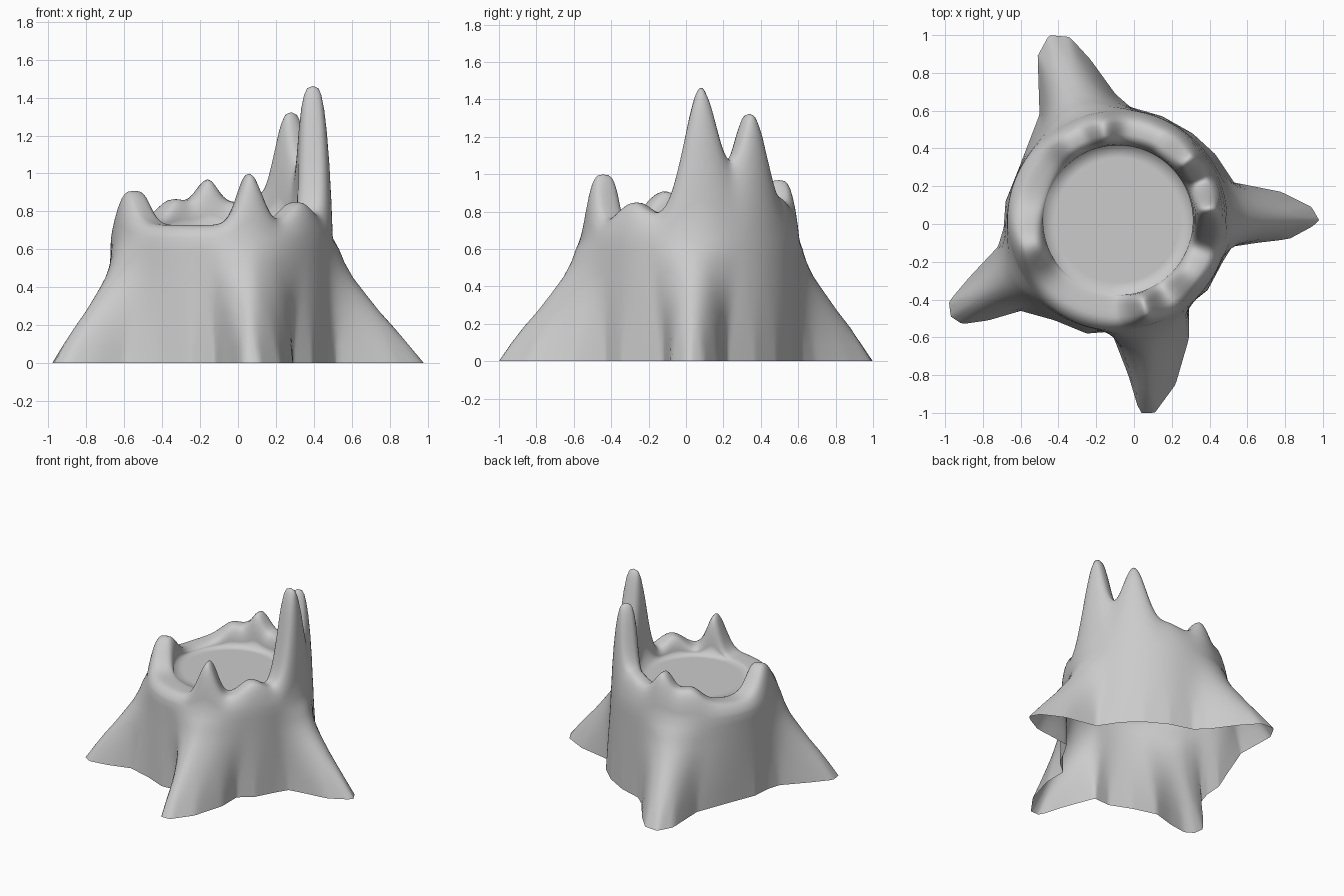
import bpy
import bmesh
from math import atan2, cos, sin, pi, radians, degrees, exp, hypot

if "Cube" in bpy.data.objects:
    bpy.data.objects.remove(bpy.data.objects["Cube"])

CX, CY = -0.085, 0.02     # axis of the stump
N = 360                   # columns around
FLOOR = 0.72              # height of the broken top
CREST = 0.485             # radius of the splintered rim
BODY = 0.585              # radius of the trunk below the rim

# Ground outline with four spreading roots
OUTLINE = [
    (-.45, 1), (-.34, .99), (-.23, .87), (-.1, .69), (-.02, .62), (.15, .57),
    (.31, .48), (.43, .37), (.53, .22), (.78, .17), (.94, .09), (.98, .02),
    (.95, -.01), (.82, -.08), (.65, -.1), (.52, -.12), (.47, -.2), (.39, -.35),
    (.29, -.43), (.29, -.61), (.22, -.85), (.11, -1), (.03, -1), (-.03, -.8),
    (-.12, -.57), (-.25, -.58), (-.42, -.51), (-.6, -.46), (-.77, -.51),
    (-.91, -.53), (-.97, -.49), (-.98, -.41), (-.87, -.28), (-.72, -.12),
    (-.69, -.02), (-.68, .12), (-.6, .32), (-.5, .58), (-.51, .89)]

# Splinters on the rim: angle, height, angular width
SPLINTERS = [
    (7, .73, 10.5), (41, .58, 10.5), (-36, .12, 11), (-73, .27, 7),
    (-164, .18, 12), (99, .13, 26), (99, .11, 6), (124, .05, 7), (68, .07, 8)]

# Flare of the roots: height, share of the ground outline
FLARE = [(0, 1), (.09, .86), (.18, .72), (.27, .57), (.36, .43),
         (.45, .28), (.53, .17), (.6, .1)]

POLAR = sorted((atan2(y - CY, x - CX), hypot(x - CX, y - CY)) for x, y in OUTLINE)
POLAR = ([(POLAR[-1][0] - 2 * pi, POLAR[-1][1])] + POLAR
         + [(POLAR[0][0] + 2 * pi, POLAR[0][1])])


def ground_radius(a):
    """Distance from the axis to the straight outline edge at angle a."""
    a = (a + pi) % (2 * pi) - pi
    for (a0, r0), (a1, r1) in zip(POLAR, POLAR[1:]):
        if a0 <= a <= a1:
            return r0 * r1 * sin(a1 - a0) / (r0 * sin(a - a0) + r1 * sin(a1 - a))
    return 0.6


RADII = [ground_radius(-pi + 2 * pi * i / N) for i in range(N)]


def soft_radius(i, z):
    """Ground radius, blurred more the higher up the root."""
    k = int(z * 20)
    return sum(RADII[(i + d) % N] for d in range(-k, k + 1)) / (2 * k + 1)


def rim_height(a):
    h = FLOOR + 0.008
    for centre, height, width in SPLINTERS:
        d = (degrees(a) - centre + 180) % 360 - 180
        h += height * exp(-0.5 * (d / width) ** 2)
    return h


def column(i, a):
    """Radius and height from the ground, over the rim and in to the middle."""
    top, foot = rim_height(a), 0.66
    pts = [(BODY + (soft_radius(i, z) - BODY) * w, z) for z, w in FLARE]
    steps = [radians(d) for d in (0, 15, 30, 45, 58, 70, 80)]
    for t in steps:
        thick = 0.08 * cos(t) ** 0.6 + (BODY - CREST - 0.08) * (1 - sin(t))
        pts.append((CREST + thick, foot + (top - foot) * sin(t)))
    pts.append((CREST, top))
    for t in reversed(steps):
        pts.append((CREST - 0.09 * cos(t) ** 0.6, FLOOR + (top - FLOOR) * sin(t)))
    return pts + [(0.33, FLOOR), (0.17, FLOOR)]


# Stump: one open-bottomed skin
bm = bmesh.new()
cols = []
for i in range(N):
    a = -pi + 2 * pi * i / N
    cols.append([bm.verts.new((CX + r * cos(a), CY + r * sin(a), z))
                 for r, z in column(i, a)])
middle = bm.verts.new((CX, CY, FLOOR))
for i in range(N):
    p, q = cols[i], cols[(i + 1) % N]
    for j in range(len(p) - 1):
        bm.faces.new((p[j], q[j], q[j + 1], p[j + 1]))
    bm.faces.new((p[-1], q[-1], middle))

mesh = bpy.data.meshes.new("tree_stump")
bm.to_mesh(mesh)
bm.free()
mesh.shade_smooth()
stump = bpy.data.objects.new("tree_stump", mesh)
bpy.context.collection.objects.link(stump)
